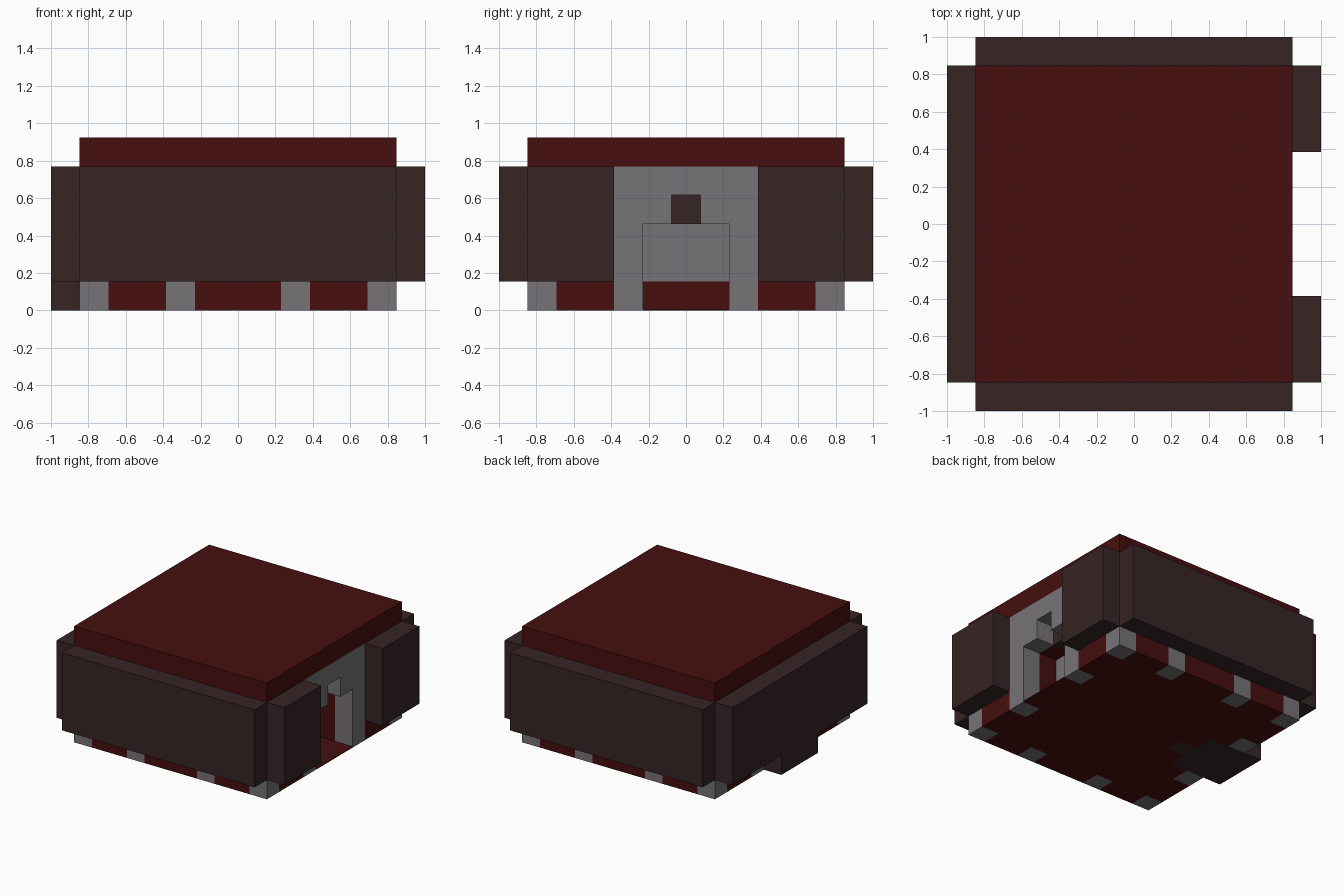
import bpy, bmesh
from mathutils import Vector

UNIT = 2 / 13  # edge of one block

if "Cube" in bpy.data.objects:
    bpy.data.objects.remove(bpy.data.objects["Cube"], do_unlink=True)


def make_material(name, rgb):
    mat = bpy.data.materials.new(name)
    mat.use_nodes = True
    mat.diffuse_color = (*rgb, 1)
    mat.node_tree.nodes["Principled BSDF"].inputs["Base Color"].default_value = (*rgb, 1)
    return mat


RED, DARK, GREY = range(3)
MATERIALS = [
    make_material("deep red", (0.063, 0.0045, 0.0045)),
    make_material("dark brown", (0.038, 0.018, 0.018)),
    make_material("stone grey", (0.18, 0.172, 0.182)),
]


def cells(xs, ys, zs):
    return {(x, y, z) for x in range(*xs) for y in range(*ys) for z in range(*zs)}


def build_part(name, part, solid, colour):
    """Skin a set of blocks, leaving out faces that touch other blocks."""
    bm = bmesh.new()
    for cell in sorted(part):
        for axis in range(3):
            for sign in (-1, 1):
                step = [0, 0, 0]
                step[axis] = sign
                if tuple(c + s for c, s in zip(cell, step)) in solid:
                    continue
                normal = Vector(step)
                side = Vector((step[1], step[2], step[0]))
                up = normal.cross(side)
                centre = Vector(cell) + Vector((-5, -5, 0.5)) + normal / 2
                corners = [centre + (side * a + up * b) / 2
                           for a, b in ((-1, -1), (1, -1), (1, 1), (-1, 1))]
                face = bm.faces.new([bm.verts.new(c * UNIT) for c in corners])
                face.material_index = colour(*cell)
    bmesh.ops.remove_doubles(bm, verts=bm.verts, dist=0.001)
    bmesh.ops.dissolve_limit(bm, angle_limit=0.01, verts=bm.verts,
                             edges=bm.edges, delimit={'MATERIAL'})
    mesh = bpy.data.meshes.new(name)
    bm.to_mesh(mesh)
    bm.free()
    for mat in MATERIALS:
        mesh.materials.append(mat)
    obj = bpy.data.objects.new(name, mesh)
    bpy.context.collection.objects.link(obj)


# Doorway and small window above it, cut into the +x side
doorway = cells((9, 11), (4, 7), (0, 3)) | {(10, 5, 3)}
body = cells((0, 11), (0, 11), (0, 6)) - doorway

# Thick panels hung around the body
panels = {
    "front_panel": cells((0, 11), (-1, 0), (1, 5)),
    "back_panel": cells((0, 11), (11, 12), (1, 5)),
    "right_panel": cells((-1, 0), (0, 11), (1, 5)) | cells((-1, 0), (4, 7), (0, 1)),
    "door_panel_front": cells((11, 12), (0, 3), (1, 5)),
    "door_panel_back": cells((11, 12), (8, 11), (1, 5)),
}


def body_colour(x, y, z):
    posts = (0, 3, 7, 10)
    if x == 10 and 3 <= y <= 7 and z < 5:      # door frame
        return GREY
    if x == 8 and 4 <= y <= 6 and 1 <= z < 5:  # wall behind the doorway
        return GREY
    if (x, y, z) == (9, 5, 3):                 # back of the window
        return DARK
    if z == 0:
        if (x < 2 and 4 <= y <= 6) or (x, y) == (2, 5):  # dark patch underneath
            return DARK
        if (x in (0, 10) and y in posts) or (y in (0, 10) and x in posts):
            return GREY                        # foot posts
    return RED


solid = body.union(*panels.values())
build_part("body", body, solid, body_colour)
for name, part in panels.items():
    build_part(name, part, solid, lambda x, y, z: DARK)

# Thin floor inside the doorway
bm = bmesh.new()
bmesh.ops.create_cube(bm, size=1)
bmesh.ops.scale(bm, vec=(2 * UNIT, 3 * UNIT, 0.008), verts=bm.verts)
bmesh.ops.translate(bm, vec=(4.5 * UNIT, 0, 0.004), verts=bm.verts)
floor_mesh = bpy.data.meshes.new("doorway_floor")
bm.to_mesh(floor_mesh)
bm.free()
floor_mesh.materials.append(MATERIALS[RED])
bpy.context.collection.objects.link(bpy.data.objects.new("doorway_floor", floor_mesh))
